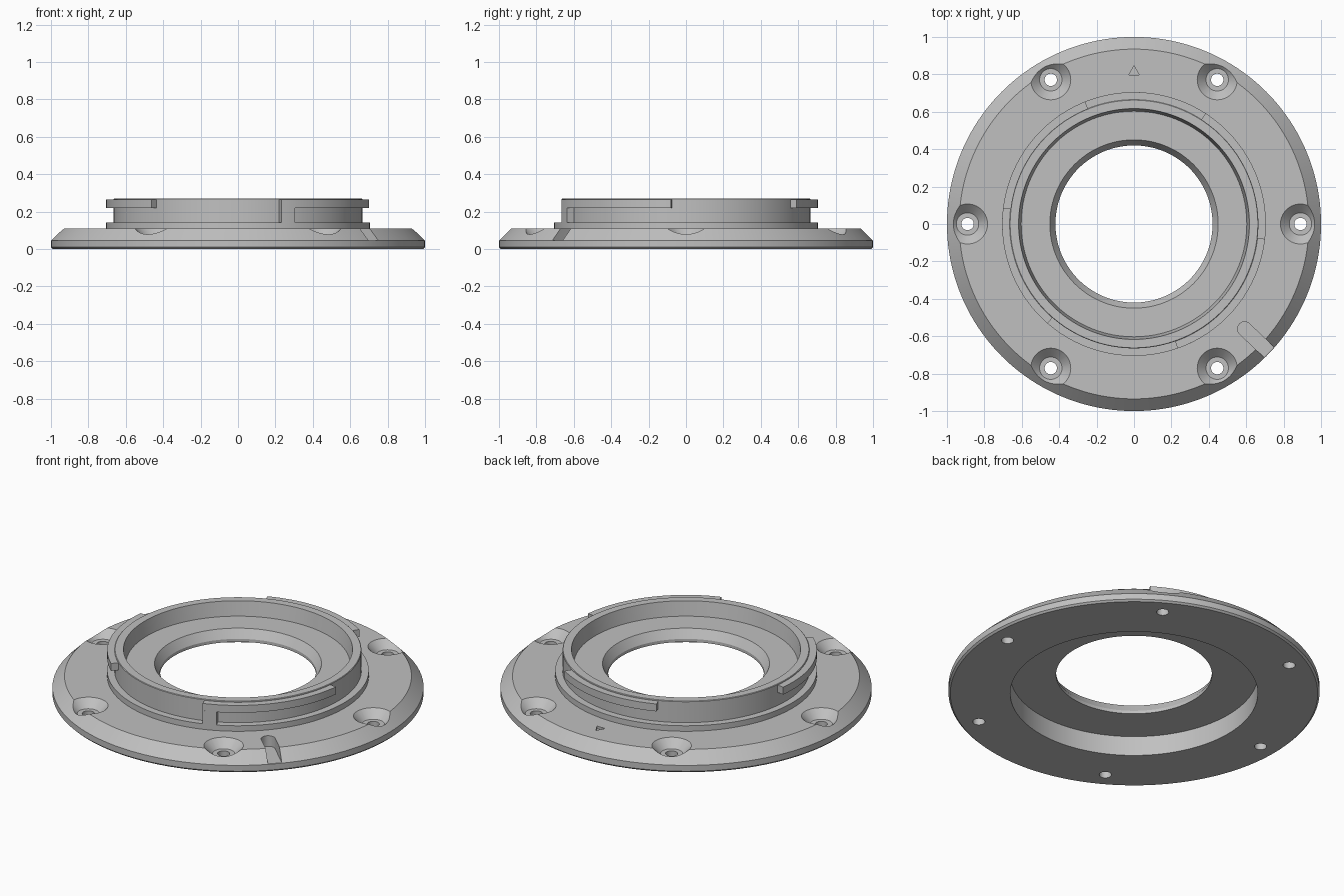
import bpy, bmesh, math
from mathutils import Matrix

if "Cube" in bpy.data.objects:
    bpy.data.objects.remove(bpy.data.objects["Cube"])

metal = bpy.data.materials.new("grey_metal")
metal.diffuse_color = (0.53, 0.53, 0.53, 1)
metal.use_nodes = True
metal.node_tree.nodes["Principled BSDF"].inputs["Base Color"].default_value = metal.diffuse_color


def make(name, bm):
    bmesh.ops.recalc_face_normals(bm, faces=bm.faces)
    me = bpy.data.meshes.new(name)
    bm.to_mesh(me)
    bm.free()
    ob = bpy.data.objects.new(name, me)
    me.materials.append(metal)
    bpy.context.collection.objects.link(ob)
    return ob


def smooth(ob):
    bpy.ops.object.select_all(action='DESELECT')
    ob.select_set(True)
    bpy.context.view_layer.objects.active = ob
    bpy.ops.object.shade_smooth_by_angle(angle=math.radians(25))


def lathe(name, profile, n):
    """Closed (radius, z) profile revolved around z."""
    bm = bmesh.new()
    rings = [[bm.verts.new((r * math.cos(2 * math.pi * i / n),
                            r * math.sin(2 * math.pi * i / n), z))
              for r, z in profile] for i in range(n)]
    m = len(profile)
    for i in range(n):
        a, b = rings[i], rings[(i + 1) % n]
        for j in range(m):
            k = (j + 1) % m
            bm.faces.new((a[j], b[j], b[k], a[k]))
    return make(name, bm)


def prism(name, pts, z0, z1):
    """Flat outline extruded from z0 to z1."""
    bm = bmesh.new()
    lo = [bm.verts.new((x, y, z0)) for x, y in pts]
    hi = [bm.verts.new((x, y, z1)) for x, y in pts]
    bm.faces.new(lo)
    bm.faces.new(hi)
    for i in range(len(pts)):
        j = (i + 1) % len(pts)
        bm.faces.new((lo[i], lo[j], hi[j], hi[i]))
    return make(name, bm)


def cone(bm, r0, r1, z0, z1, x, y):
    bmesh.ops.create_cone(bm, cap_ends=True, segments=40, radius1=r0, radius2=r1,
                          depth=z1 - z0,
                          matrix=Matrix.Translation((x, y, (z0 + z1) / 2)))


def cut(target, cutter):
    mod = target.modifiers.new("cut", 'BOOLEAN')
    mod.operation = 'DIFFERENCE'
    mod.solver = 'EXACT'
    mod.object = cutter
    bpy.context.view_layer.objects.active = target
    bpy.ops.object.modifier_apply(modifier=mod.name)
    bpy.data.objects.remove(cutter)


# Flange plate, raised collar, stepped inner floor and underside recess
body = lathe("mount_body", [
    (0.667, 0), (0.99, 0), (1, 0.01), (1, 0.045), (0.935, 0.11), (0.705, 0.11),
    (0.705, 0.143), (0.665, 0.143), (0.665, 0.267), (0.662, 0.27), (0.617, 0.27),
    (0.603, 0.185), (0.45, 0.185), (0.42, 0.135), (0.42, 0.117), (0.667, 0.117)], 160)

# Six countersunk screw holes
for i in range(6):
    a = math.radians(60 * i)
    x, y = 0.89 * math.cos(a), 0.89 * math.sin(a)
    for r0, r1, z0, z1 in ((0.06, 0.157, 0.063, 0.16), (0.033, 0.033, -0.05, 0.1)):
        bm = bmesh.new()
        cone(bm, r0, r1, z0, z1, x, y)
        cut(body, make("hole_cutter", bm))

# Round-ended alignment slot running out through the rim
h = 0.038
outline = [(0.3, -h), (0.3, h)] + [
    (-h * math.sin(math.pi * i / 16), h * math.cos(math.pi * i / 16)) for i in range(17)]
ang = math.radians(-43.5)
c, s = math.cos(ang), math.sin(ang)
cut(body, prism("slot_cutter", [((0.815 + u) * c - v * s, (0.815 + u) * s + v * c)
                                for u, v in outline], 0.047, 0.2))

# Engraved index triangle
cut(body, prism("index_cutter", [(-0.028, 0.797), (0.028, 0.797), (0, 0.846)], 0.095, 0.2))
smooth(body)


# Bayonet lugs and the locking stop
def arc_block(name, a0, a1, z0, z1, r0=0.64, r1=0.705, n=28):
    angs = [math.radians(a0 + (a1 - a0) * i / n) for i in range(n + 1)]
    pts = [(r1 * math.cos(a), r1 * math.sin(a)) for a in angs]
    pts += [(r0 * math.cos(a), r0 * math.sin(a)) for a in reversed(angs)]
    smooth(prism(name, pts, z0, z1))


for name, a0, a1 in (("back_lug", 57, 112), ("left_lug", 173, 229), ("right_lug", 289.3, 353.5)):
    arc_block(name, a0, a1, 0.22, 0.264)
arc_block("lock_stop", 289.3, 295.6, 0.135, 0.2215, n=6)
